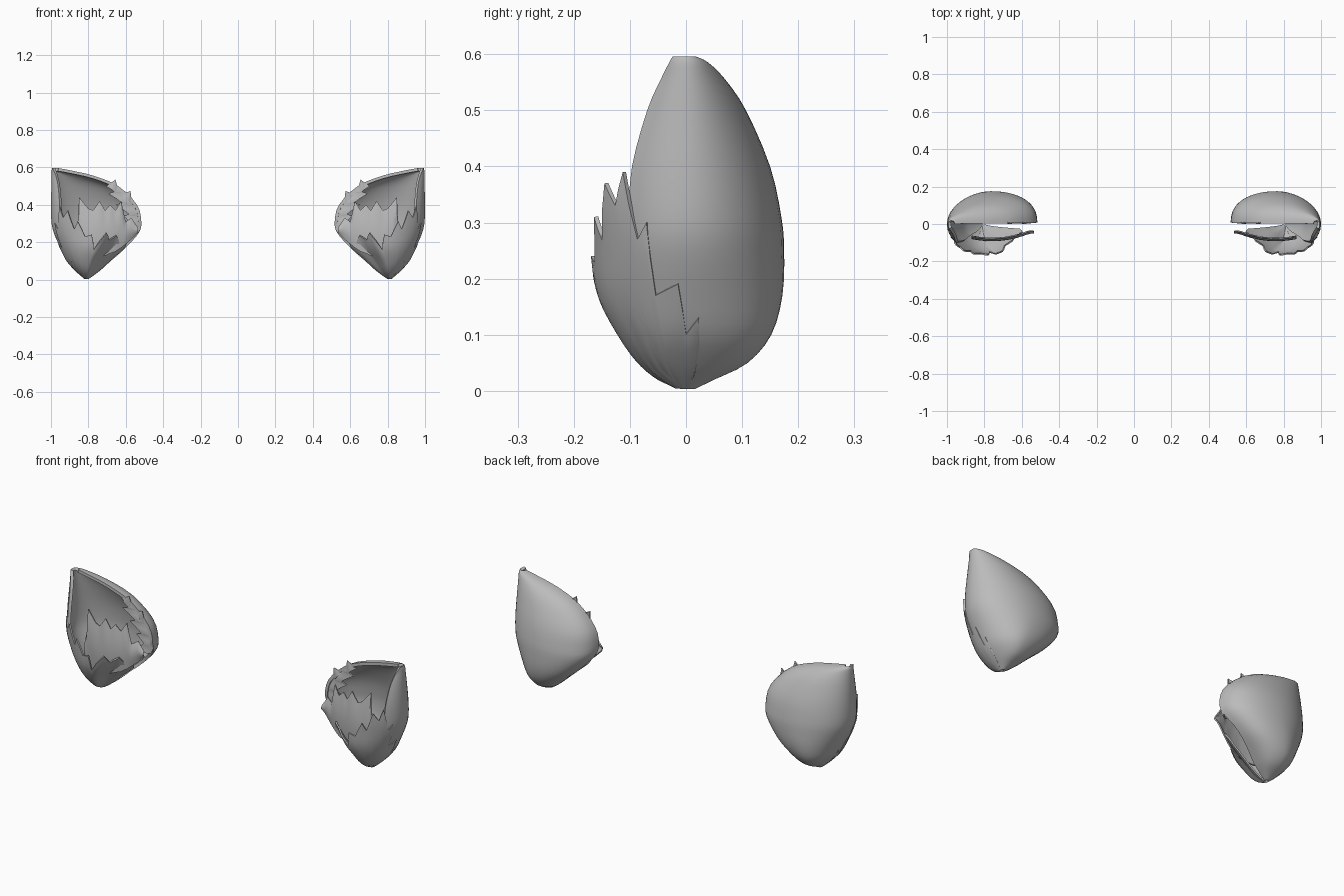
import bpy
import bmesh
from math import sin, cos, radians
from mathutils import Vector

if "Cube" in bpy.data.objects:
    bpy.data.objects.remove(bpy.data.objects["Cube"])

fur = bpy.data.materials.new("grey_fur")
fur.diffuse_color = (0.5, 0.5, 0.5, 1)
fur.use_nodes = True
fur.node_tree.nodes["Principled BSDF"].inputs["Base Color"].default_value = fur.diffuse_color

# Ear cross-sections: height, inner x, outer x, depth behind, depth in front
SLICES = [
    (0.003, 0.80, 0.82, 0.015, 0.015), (0.02, 0.775, 0.84, 0.05, 0.05),
    (0.05, 0.735, 0.872, 0.11, 0.085), (0.10, 0.68, 0.915, 0.152, 0.12),
    (0.17, 0.60, 0.95, 0.172, 0.155), (0.25, 0.53, 0.985, 0.175, 0.168),
    (0.31, 0.517, 0.998, 0.170, 0.17), (0.40, 0.54, 1.0, 0.15, 0.16),
    (0.50, 0.64, 0.998, 0.107, 0.115), (0.555, 0.77, 0.997, 0.07, 0.075),
    (0.585, 0.90, 0.996, 0.04, 0.05), (0.596, 0.96, 0.993, 0.018, 0.04),
]


def catmull(a, b, c, d, t):
    return 0.5 * (2 * b + (c - a) * t + (2 * a - 5 * b + 4 * c - d) * t * t
                  + (3 * b - a - 3 * c + d) * t ** 3)


def refine(rows, steps):
    out = []
    for i in range(len(rows) - 1):
        four = [rows[min(max(i + k, 0), len(rows) - 1)] for k in (-1, 0, 1, 2)]
        for j in range(steps):
            out.append([catmull(*v, j / steps) for v in zip(*four)])
    return out + [list(rows[-1])]


ROWS = refine(SLICES, 3)


def lerp_rows(rows, key):
    """Interpolate a sorted table on its first column."""
    for a, b in zip(rows, rows[1:]):
        if key <= b[0]:
            t = max(0, (key - a[0]) / (b[0] - a[0]))
            return [p + (q - p) * t for p, q in zip(a, b)]
    return list(rows[-1])


def ear_point(row, deg, scale=1.0):
    z, xl, xr, back, front = row
    a = radians(deg)
    s = sin(a)
    if s > 0 and cos(a) < 0:   # fuller curve on the inner side, most near the base
        s = s ** (0.5 + 0.28 * min(1, max(0, (z - 0.15) / 0.15)))
    depth = back if s > 0 else front
    if deg < -98:              # wall flattens toward the base opening
        depth *= 1 - 0.42 * min(1, (-98 - deg) / 25)
    if deg < -30:              # tuft tips lean forward
        depth *= 1 + 0.9 * max(0, z - 0.27) * (scale > 1)
    return Vector(((xl + xr) / 2 + (xr - xl) / 2 * cos(a) * scale,
                   depth * s * scale, z))


def subdivide(points, steps):
    out = []
    for a, b in zip(points, points[1:]):
        out += [[p + (q - p) * j / steps for p, q in zip(a, b)] for j in range(steps)]
    return out + [list(points[-1])]


def sheet(name, grid, thickness, centre=(0.76, 0.0, 0.28)):
    """Skin a grid of points, thicken it inward and mirror it to the other ear."""
    bm = bmesh.new()
    vs = [[bm.verts.new(p) for p in line] for line in grid]
    for a, b in zip(vs, vs[1:]):
        for i in range(len(a) - 1):
            bm.faces.new((a[i], a[i + 1], b[i + 1], b[i]))
    bmesh.ops.remove_doubles(bm, verts=bm.verts, dist=0.0004)
    bm.normal_update()
    c = Vector(centre)
    if sum(f.normal.dot(f.calc_center_median() - c) * f.calc_area() for f in bm.faces) < 0:
        bmesh.ops.reverse_faces(bm, faces=bm.faces)
    me = bpy.data.meshes.new(name)
    bm.to_mesh(me)
    bm.free()
    me.materials.append(fur)
    ob = bpy.data.objects.new(name, me)
    bpy.context.collection.objects.link(ob)
    sol = ob.modifiers.new("thickness", 'SOLIDIFY')
    sol.thickness, sol.offset = thickness, -1
    mir = ob.modifiers.new("other_ear", 'MIRROR')
    mir.use_mirror_merge = False
    bpy.ops.object.select_all(action='DESELECT')
    ob.select_set(True)
    bpy.context.view_layer.objects.active = ob
    bpy.ops.object.convert(target='MESH')
    bpy.ops.object.shade_smooth_by_angle(angle=radians(40))


# Curved shell: front outer edge, round the back, to the inner edge,
# cut back a little beside the base opening
shell = []
for r in ROWS:
    end = 179 - 6 * max(0, 1 - abs(r[0] - 0.19) / 0.12)
    shell.append([ear_point(r, -37 + (end + 37) * i / 32) for i in range(33)])
sheet("ear_shell", shell, 0.016)

# Lower front wall with a jagged fur edge: (angle, top height)
edge = [(12, .03), (8, .13), (0, .10), (-5, .19), (-20, .17), (-24, .30), (-30, .27),
        (-38, .39), (-44, .33), (-52, .37), (-60, .27), (-66, .31), (-75, .23),
        (-84, .24), (-92, .16), (-104, .25), (-112, .21), (-120, .235),
        (-135, .19), (-150, .20), (-162, .17)]
wall = []
for deg, top in subdivide(edge, 2):
    wall.append([ear_point(lerp_rows(ROWS, 0.004 + (top - 0.004) * j / 10), deg, 1.02)
                 for j in range(11)])
sheet("front_fur_wall", wall, 0.008)

# Tufted sheet inside the opening: (x, bottom, top)
tufts = [(.535, .25, .28), (.57, .215, .33), (.60, .19, .31), (.625, .17, .42),
         (.655, .15, .37), (.685, .14, .40), (.71, .13, .37), (.74, .12, .42),
         (.775, .12, .37), (.80, .12, .38), (.85, .13, .44), (.855, .14, .32),
         (.87, .16, .27)]
inner = []
for x, low, top in subdivide(tufts, 2):
    y = -0.04 - 0.04 * max(0, 1 - ((x - 0.76) / 0.2) ** 2)
    inner.append([(x, y - 0.012 * sin(3.14 * j / 6), low + (top - low) * j / 6)
                  for j in range(7)])
sheet("inner_fur_sheet", inner, 0.007)

# Jagged lip along the inner rim: (height, width)
jags = [(.25, .03), (.28, .07), (.30, .05), (.34, .09), (.35, .06), (.40, .11),
        (.41, .07), (.46, .10), (.47, .06), (.51, .04)]
lip = []
for z, w in subdivide(jags, 2):
    r = lerp_rows(ROWS, z)
    lip.append([(r[1] + 0.002 + w * j / 4, 0.014 - 0.012 * sin(1.57 * j / 4), z)
                for j in range(5)])
sheet("rim_fur_lip", lip, 0.007)

# Flat tufts of fur standing off the inner rim: left x, z, right x, z, tip x, z
for xa, za, xb, zb, tx, tz in ((.635, .455, .705, .50, .655, .535),
                               (.565, .40, .62, .455, .575, .475)):
    tip = Vector((tx, 0.0, tz))
    blade = []
    for i in range(5):
        t = i / 4
        base = Vector((xa + (xb - xa) * t, 0.012 - 0.012 * sin(3.14 * t), za + (zb - za) * t))
        blade.append([base.lerp(tip, j / 3 * 0.98) for j in range(4)])
    sheet("rim_tuft", blade, 0.005, (tx, 0.1, tz))
